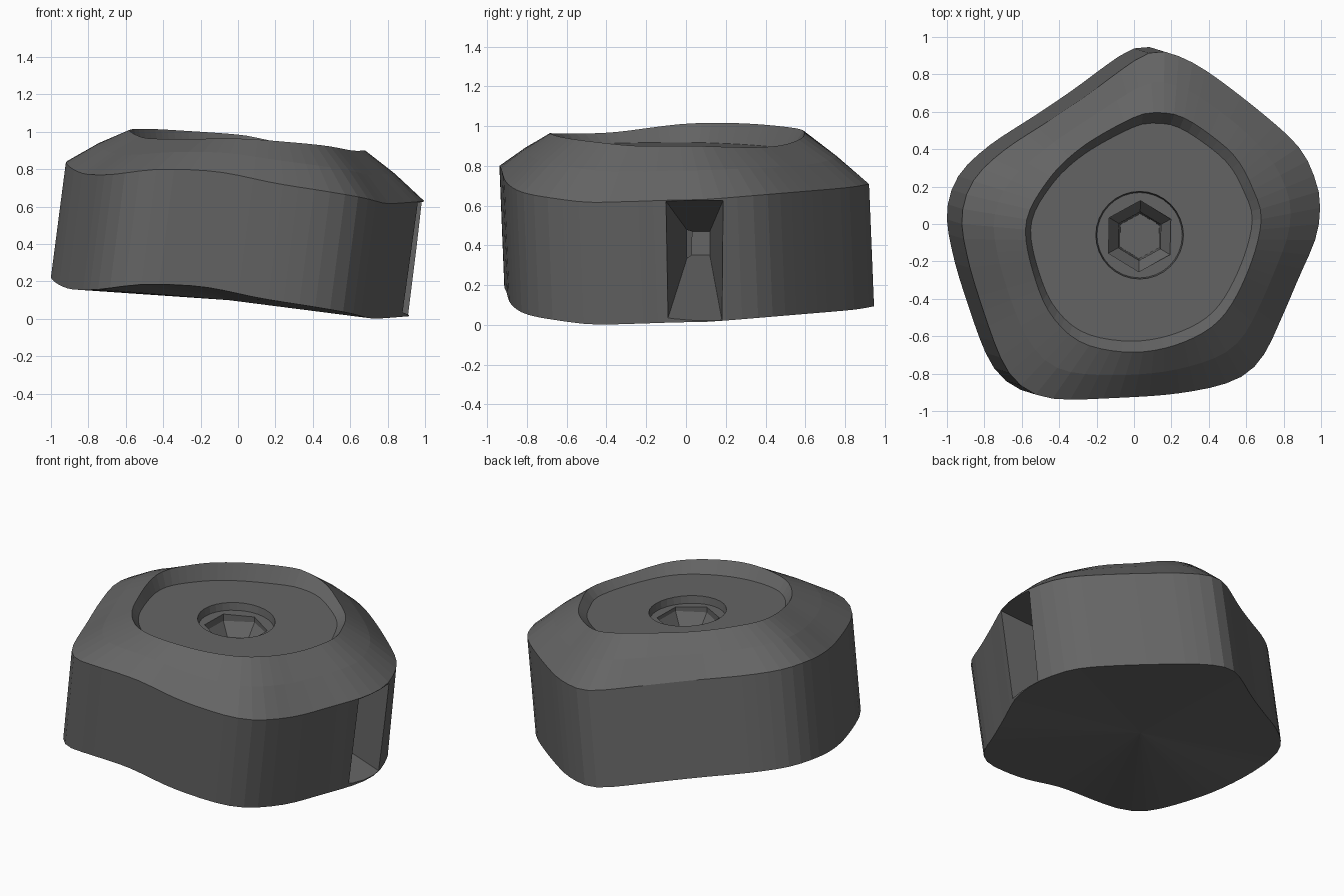
import bpy, bmesh, math
from mathutils import Vector

if "Cube" in bpy.data.objects:
    bpy.data.objects.remove(bpy.data.objects["Cube"])

N = 72

stone = bpy.data.materials.new("dark grey stone")
stone.diffuse_color = (0.13, 0.13, 0.13, 1)
stone.use_nodes = True
stone.node_tree.nodes["Principled BSDF"].inputs["Base Color"].default_value = stone.diffuse_color


def ring(points, centre):
    """Closed smooth curve through points, resampled at N equal angles."""
    pts = [Vector(p) for p in points]
    n, dense = len(pts), []
    for i in range(n):
        a, b, c, d = (pts[(i + k) % n] for k in (-1, 0, 1, 2))
        for s in range(16):
            t = s / 16
            dense.append(0.5 * (2 * b + (c - a) * t + (2 * a - 5 * b + 4 * c - d) * t * t
                                + (3 * b - a - 3 * c + d) * t ** 3))
    cx, cy = centre
    polar = sorted((math.atan2(p.y - cy, p.x - cx) % math.tau, p) for p in dense)
    polar = ([(polar[-1][0] - math.tau, polar[-1][1])] + polar
             + [(polar[0][0] + math.tau, polar[0][1])])
    out, j = [], 0
    for i in range(N):
        ang = math.tau * i / N
        while polar[j + 1][0] < ang:
            j += 1
        (a0, p0), (a1, p1) = polar[j], polar[j + 1]
        out.append(p0.lerp(p1, (ang - a0) / max(a1 - a0, 1e-9)))
    return out


def loft(name, rings, low, high):
    """Skin stacked rings and close both ends with a fan."""
    bm = bmesh.new()
    vs = [[bm.verts.new(p) for p in r] for r in rings]
    n = len(rings[0])
    for a, b in zip(vs, vs[1:]):
        for i in range(n):
            k = (i + 1) % n
            bm.faces.new((a[i], a[k], b[k], b[i]))
    lo, hi = bm.verts.new(low), bm.verts.new(high)
    for i in range(n):
        k = (i + 1) % n
        bm.faces.new((lo, vs[0][k], vs[0][i]))
        bm.faces.new((hi, vs[-1][i], vs[-1][k]))
    bmesh.ops.recalc_face_normals(bm, faces=bm.faces)
    me = bpy.data.meshes.new(name)
    bm.to_mesh(me)
    bm.free()
    me.materials.append(stone)
    ob = bpy.data.objects.new(name, me)
    bpy.context.collection.objects.link(ob)
    return ob


def circle(c, r, z, n, tilt=0.0, turn=0.0):
    out = []
    for i in range(n):
        a = math.tau * i / n + turn
        x = r * math.cos(a)
        out.append(Vector((c[0] + x, c[1] + r * math.sin(a), z + tilt * x)))
    return out


# wavy rounded-pentagon shoulder line
shoulder = ring([
    (0.995, 0.08, 0.63), (0.975, 0.22, 0.64), (0.89, 0.40, 0.655), (0.70, 0.58, 0.67),
    (0.40, 0.81, 0.69), (0.22, 0.905, 0.705), (0.11, 0.92, 0.71), (0.00, 0.872, 0.72),
    (-0.25, 0.69, 0.755), (-0.45, 0.555, 0.785), (-0.70, 0.39, 0.82), (-0.86, 0.23, 0.84),
    (-0.92, 0.04, 0.84), (-0.89, -0.18, 0.805), (-0.82, -0.42, 0.775), (-0.72, -0.70, 0.77),
    (-0.64, -0.83, 0.775), (-0.53, -0.91, 0.79), (-0.38, -0.938, 0.80),
    (-0.10, -0.93, 0.785), (0.20, -0.91, 0.725), (0.45, -0.865, 0.685),
    (0.60, -0.80, 0.66), (0.70, -0.69, 0.64), (0.79, -0.50, 0.617),
    (0.88, -0.29, 0.62), (0.97, -0.08, 0.627)], (0, 0))
base = [p + Vector((-0.08, 0.025, -0.615)) for p in shoulder]

# rim of the shallow bowl
rim = ring([
    (0.68, 0.02, 0.90), (0.63, 0.20, 0.895), (0.54, 0.36, 0.893), (0.39, 0.49, 0.905),
    (0.25, 0.575, 0.935), (0.13, 0.595, 0.962), (0.00, 0.57, 0.985), (-0.28, 0.41, 1.005),
    (-0.47, 0.22, 1.015), (-0.58, -0.02, 1.01), (-0.51, -0.35, 0.97), (-0.40, -0.54, 0.962),
    (-0.24, -0.65, 0.962), (0.02, -0.685, 0.963), (0.27, -0.63, 0.945),
    (0.47, -0.50, 0.925), (0.61, -0.25, 0.90)], (0.05, -0.03))
slope = [a.lerp(b, 0.5) + Vector((0, 0, 0.012)) for a, b in zip(shoulder, rim)]


def floor_z(x):
    return 0.885 - 0.06 * x


bowl = []
for p in rim:
    x, y = 0.04 + (p.x - 0.05) * 0.94, -0.03 + (p.y + 0.03) * 0.91
    bowl.append(Vector((x, y, floor_z(x))))

body = loft("stone_body", [base, shoulder, slope, rim, bowl],
            (-0.05, 0, 0.1), (0.04, -0.03, floor_z(0.04)))

# cutters: round recess, stepped faceted shaft, tapering side channel
c = (0.03, -0.06)
recess = loft("recess_cutter", [circle(c, 0.228, 0.835, 32, -0.06), circle(c, 0.25, 1.0, 32, -0.06)],
              (*c, 0.835), (*c, 1.0))
d = (0.03, -0.065)
shaft = loft("shaft_cutter", [circle(d, 0.12, 0.34, 6, 0, 0.5), circle(d, 0.13, 0.72, 6, 0, 0.5),
                              circle(d, 0.19, 0.80, 6, 0, 0.5), circle(d, 0.19, 0.9, 6, 0, 0.5)],
             (*d, 0.34), (*d, 0.9))


def quad(x, y0, y1, z0, z1):
    return [Vector((x, y0, z0)), Vector((x, y1, z0)), Vector((x, y1, z1)), Vector((x, y0, z1))]


channel = loft("channel_cutter", [quad(0.08, 0.01, 0.12, 0.35, 0.47), quad(1.1, -0.118, 0.195, -0.052, 0.645)],
               (0.08, 0.06, 0.41), (1.1, 0.04, 0.3))

bpy.context.view_layer.objects.active = body
for cutter in (recess, shaft, channel):
    cutter.hide_render = True
    mod = body.modifiers.new(cutter.name, 'BOOLEAN')
    mod.operation = 'DIFFERENCE'
    mod.solver = 'EXACT'
    mod.object = cutter
    bpy.ops.object.modifier_apply(modifier=mod.name)
    bpy.data.objects.remove(cutter)
